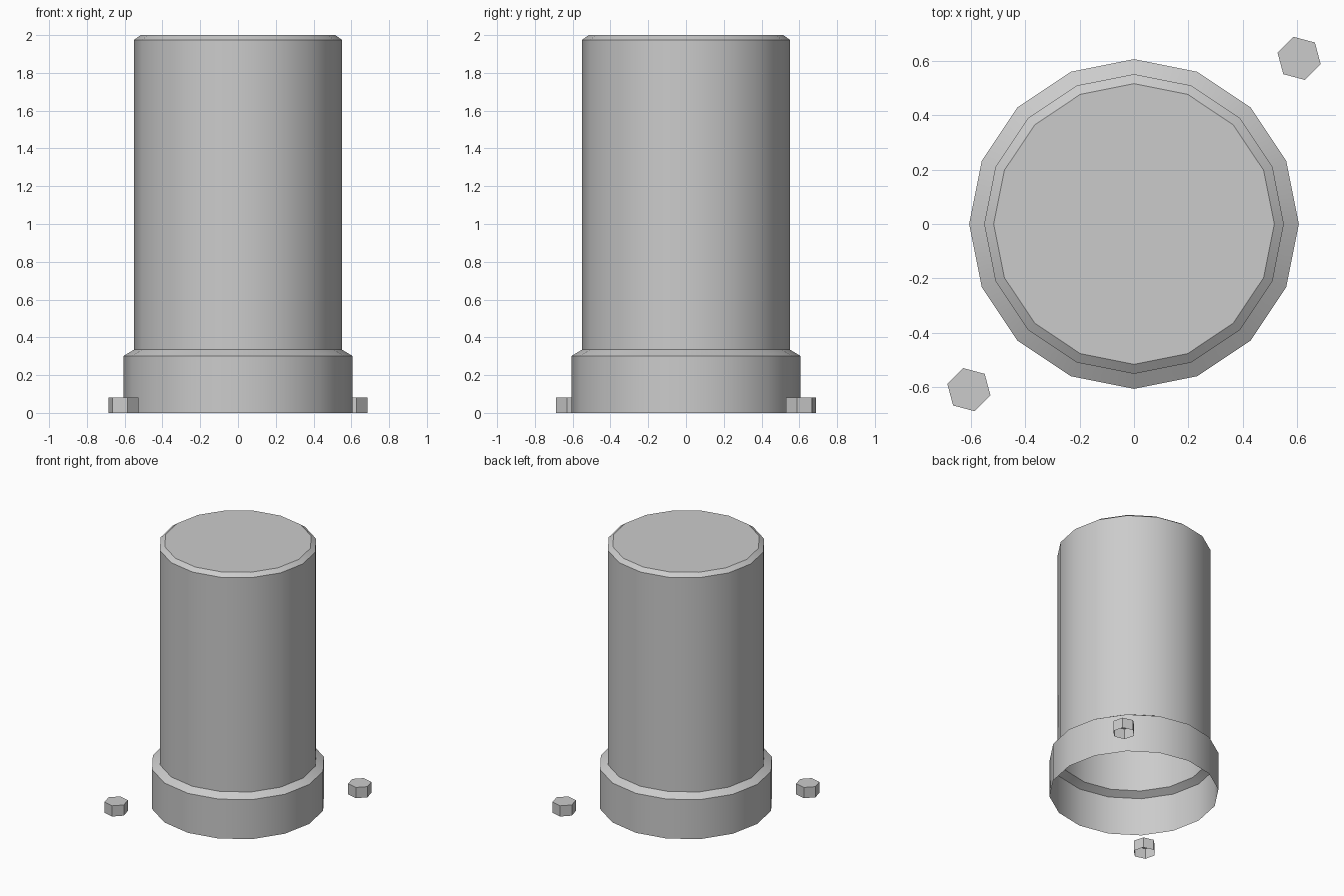
import bpy
import bmesh
from math import cos, sin, pi, radians

cube = bpy.data.objects.get("Cube")
if cube:
    bpy.data.objects.remove(cube)

GREY = (0.6, 0.6, 0.6, 1.0)
grey = bpy.data.materials.new("plain_grey")
grey.use_nodes = True
grey.diffuse_color = GREY
grey.node_tree.nodes["Principled BSDF"].inputs["Base Color"].default_value = GREY


def lathe(name, profile, sides, turn=0.0, place=(0, 0, 0)):
    """Thin shell from (radius, height) points, capped on top, open below."""
    bm = bmesh.new()
    rings = []
    for r, z in profile:
        angles = [turn + 2 * pi * i / sides for i in range(sides)]
        rings.append([bm.verts.new((r * cos(a), r * sin(a), z)) for a in angles])
    for low, high in zip(rings, rings[1:]):
        for i in range(sides):
            j = (i + 1) % sides
            bm.faces.new((low[i], low[j], high[j], high[i]))
    bm.faces.new(rings[-1])
    mesh = bpy.data.meshes.new(name)
    bm.to_mesh(mesh)
    bm.free()
    mesh.materials.append(grey)
    obj = bpy.data.objects.new(name, mesh)
    obj.location = place
    bpy.context.collection.objects.link(obj)
    bpy.ops.object.select_all(action="DESELECT")
    obj.select_set(True)
    bpy.context.view_layer.objects.active = obj
    bpy.ops.object.shade_smooth_by_angle(angle=radians(30))
    return obj


# Stepped column: wide collar, sloped shoulder, tall body, bevelled top
lathe("column", [(0.605, 0), (0.605, 0.302), (0.55, 0.335),
                 (0.55, 1.975), (0.515, 2.0)], 16)

# Two hexagonal studs at opposite corners
for label, side in (("back_left_stud", 1), ("front_right_stud", -1)):
    lathe(label, [(0.082, 0), (0.082, 0.082)], 6, radians(45),
          (0.606 * side, 0.608 * side, 0))
